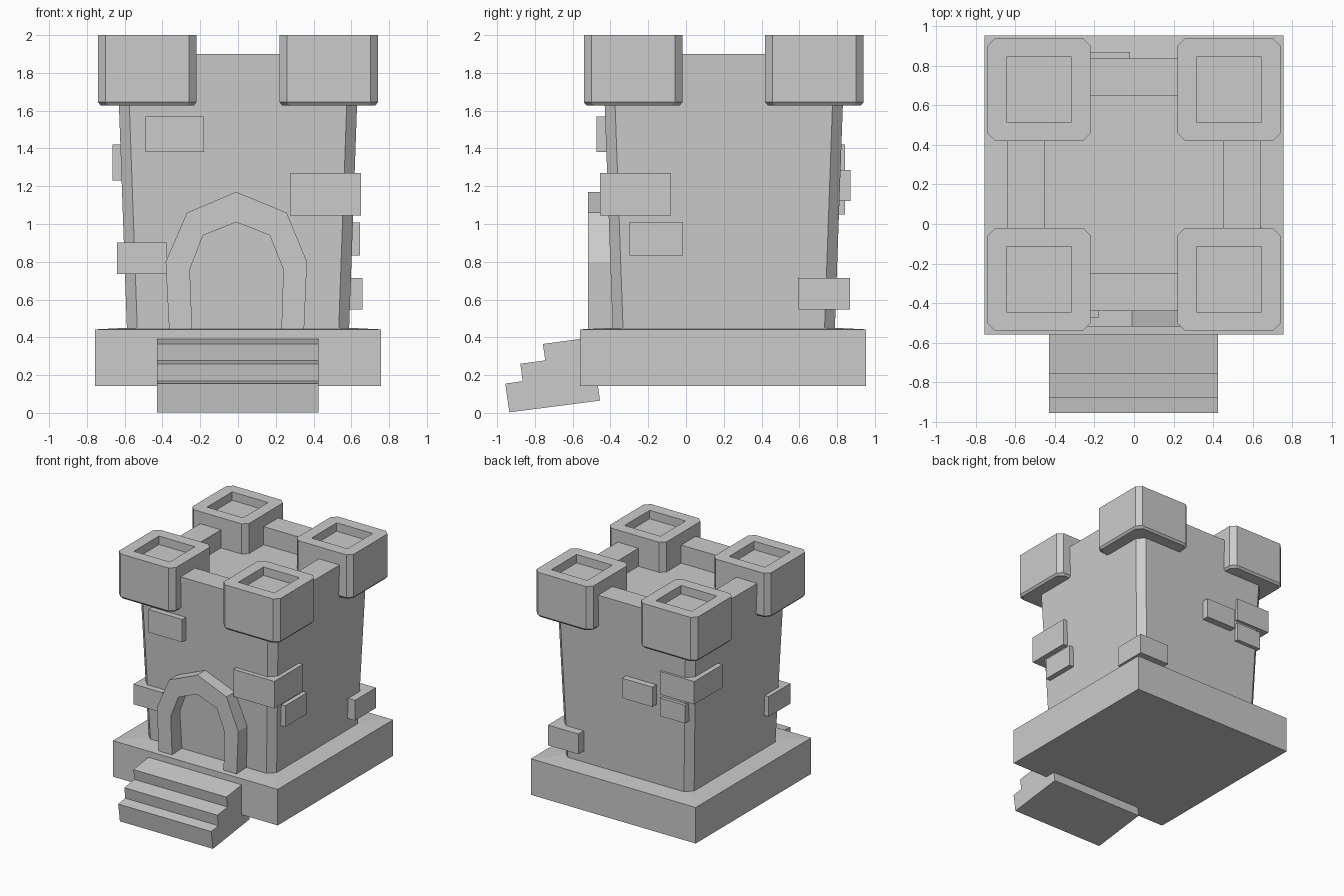
import bpy, bmesh

if "Cube" in bpy.data.objects:
    bpy.data.objects.remove(bpy.data.objects["Cube"])

CY = 0.2  # tower centre line in y


def finish(name, bm):
    bmesh.ops.remove_doubles(bm, verts=bm.verts, dist=1e-4)
    bmesh.ops.recalc_face_normals(bm, faces=bm.faces)
    me = bpy.data.meshes.new(name)
    bm.to_mesh(me)
    bm.free()
    ob = bpy.data.objects.new(name, me)
    bpy.context.collection.objects.link(ob)
    return ob


def loft(name, cx, cy, rings):
    """Stack square rings (half width, corner cut, z), capped at both ends."""
    bm = bmesh.new()
    loops = []
    for h, c, z in rings:
        k = h - c
        pts = [(-k, -h), (k, -h), (h, -k), (h, k), (k, h), (-k, h), (-h, k), (-h, -k)]
        loops.append([bm.verts.new((cx + x, cy + y, z)) for x, y in pts])
    for a, b in zip(loops, loops[1:]):
        for i in range(8):
            j = (i + 1) % 8
            bm.faces.new((a[i], a[j], b[j], b[i]))
    bm.faces.new(loops[0])
    bm.faces.new(loops[-1])
    return finish(name, bm)


def prism(name, pts, vec):
    """Extrude a closed outline along vec."""
    bm = bmesh.new()
    f = bm.faces.new([bm.verts.new(p) for p in pts])
    ext = bmesh.ops.extrude_face_region(bm, geom=[f], use_keep_orig=True)
    moved = [v for v in ext["geom"] if isinstance(v, bmesh.types.BMVert)]
    bmesh.ops.translate(bm, verts=moved, vec=vec)
    return finish(name, bm)


def box(name, x0, x1, y0, y1, z0, z1):
    return prism(name, [(x0, y0, z0), (x1, y0, z0), (x1, y1, z0), (x0, y1, z0)], (0, 0, z1 - z0))


# Base slab with a slightly raised top
loft("base_slab", 0, CY - 0.003, [(0.757, 0, 0.143), (0.757, 0, 0.442), (0.60, 0, 0.45)])

# Flared tower body with parapet and sunken roof
loft("tower_body", 0, CY, [(0.588, 0.055, 0.44), (0.64, 0.055, 1.9),
                           (0.45, 0.0, 1.9), (0.45, 0.0, 1.75)])

# Four corner turrets with recessed tops
for sx in (-1, 1):
    for sy in (-1, 1):
        loft("corner_turret", sx * 0.48, CY + sy * 0.48,
             [(0.247, 0.04, 1.628), (0.261, 0.04, 1.645), (0.261, 0.04, 2.0),
              (0.165, 0, 2.0), (0.165, 0, 1.93)])

# Door arch, built as a band between two outlines
outer = [(-0.365, 0.445), (-0.383, 0.80), (-0.27, 1.06), (-0.01, 1.17),
         (0.258, 1.06), (0.365, 0.80), (0.35, 0.445)]
inner = [(-0.243, 0.445), (-0.255, 0.76), (-0.185, 0.94), (-0.01, 1.01),
         (0.168, 0.94), (0.24, 0.76), (0.23, 0.445)]
prism("door_arch", [(x, -0.518, z) for x, z in outer + inner[::-1]], (0, 0.14, 0))

# Tilted front steps
steps = [(-0.935, 0.003), (-0.957, 0.155), (-0.865, 0.168), (-0.877, 0.26), (-0.745, 0.278),
         (-0.758, 0.365), (-0.57, 0.39), (-0.502, 0.398), (-0.455, 0.065)]
prism("front_steps", [(-0.43, y, z) for y, z in steps], (0.855, 0, 0))

# Protruding wall bricks: x, y, z ranges
bricks = {
    "brick_front_high": (-0.49, -0.18, -0.475, -0.36, 1.38, 1.57),
    "brick_corner_front_right": (0.275, 0.652, -0.455, -0.08, 1.045, 1.27),
    "brick_corner_front_left": (-0.64, -0.375, -0.455, -0.17, 0.735, 0.902),
    "brick_right": (0.54, 0.645, -0.30, -0.015, 0.832, 1.007),
    "brick_corner_back_right": (0.38, 0.66, 0.592, 0.868, 0.547, 0.715),
    "brick_corner_back_left": (-0.665, -0.35, 0.47, 0.842, 1.23, 1.42),
    "brick_back_middle": (-0.30, -0.02, 0.75, 0.87, 1.122, 1.287),
    "brick_back_low": (-0.58, -0.35, 0.75, 0.842, 1.05, 1.2),
}
for name, b in bricks.items():
    box(name, *b)
